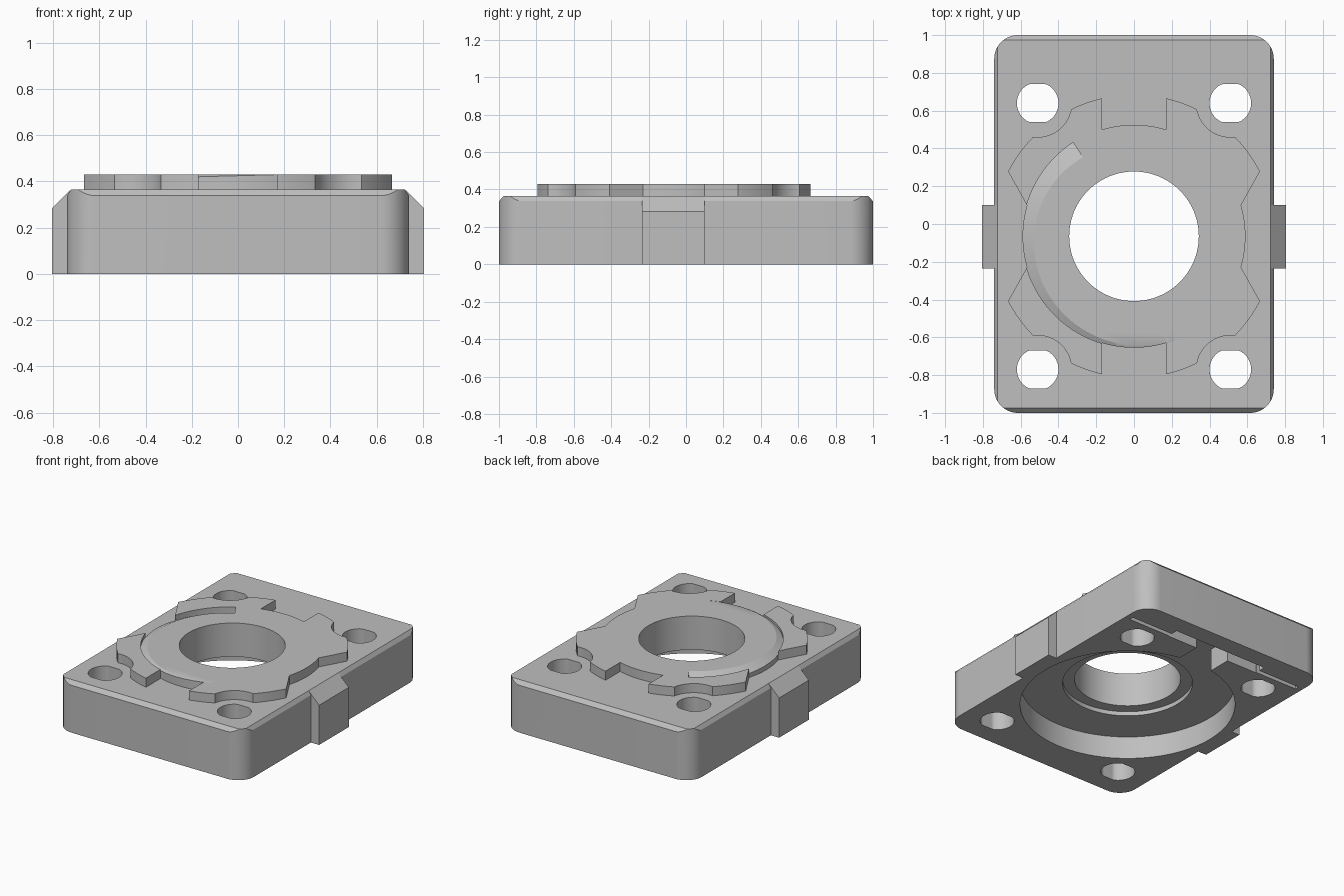
import bpy
import bmesh
from math import cos, sin, pi, radians

old = bpy.data.objects.get("Cube")
if old:
    bpy.data.objects.remove(old, do_unlink=True)

grey = bpy.data.materials.new("plain grey")
grey.use_nodes = True
COLOUR = (0.52, 0.52, 0.52, 1)
grey.diffuse_color = COLOUR
grey.node_tree.nodes["Principled BSDF"].inputs["Base Color"].default_value = COLOUR

CY = -0.065           # y of the bore axis
DECK, TOP = 0.365, 0.43
HUB_R = 0.59


def loft(name, sections):
    """Solid skinned through matching closed sections, capped at both ends."""
    bm = bmesh.new()
    rings = [[bm.verts.new(p) for p in s] for s in sections]
    n = len(rings[0])
    for a, b in zip(rings, rings[1:]):
        for i in range(n):
            j = (i + 1) % n
            bm.faces.new((a[i], a[j], b[j], b[i]))
    bm.faces.new(rings[0][::-1])
    bm.faces.new(rings[-1])
    bmesh.ops.recalc_face_normals(bm, faces=bm.faces)
    mesh = bpy.data.meshes.new(name)
    bm.to_mesh(mesh)
    bm.free()
    mesh.materials.append(grey)
    obj = bpy.data.objects.new(name, mesh)
    bpy.context.collection.objects.link(obj)
    return obj


def prism(name, pts, z0, z1):
    return loft(name, [[(x, y, z) for x, y in pts] for z in (z0, z1)])


def rect(x0, x1, y0, y1):
    return [(x0, y0), (x1, y0), (x1, y1), (x0, y1)]


def circle(x, y, r, n=96):
    return [(x + r * cos(2 * pi * i / n), y + r * sin(2 * pi * i / n)) for i in range(n)]


def combine(target, tool, operation="DIFFERENCE"):
    """Apply a boolean with the tool, then discard the tool."""
    tool.hide_render = True
    mod = target.modifiers.new("bool", "BOOLEAN")
    mod.operation, mod.object, mod.solver = operation, tool, "EXACT"
    bpy.context.view_layer.objects.active = target
    bpy.ops.object.modifier_apply(modifier=mod.name)
    bpy.data.objects.remove(tool, do_unlink=True)


BOLTS = [(sx * 0.51, CY + sy * 0.705) for sx in (-1, 1) for sy in (-1, 1)]

# Base block: rounded prism trimmed by four sloping top planes
HX, HY, R = 0.74, 1.0, 0.125
outline = []
for k, (sx, sy) in enumerate(((1, 1), (-1, 1), (-1, -1), (1, -1))):
    for i in range(13):
        a = (k + i / 12) * pi / 2
        outline.append((sx * (HX - R) + R * cos(a), sy * (HY - R) + R * sin(a)))
block = prism("base_block", outline, 0, DECK)
levels = []
for z in (-0.1, 0.2, 0.4):
    rise = 0.338 - max(z, 0.2)
    hx, hy = HX + 0.667 * rise, HY + 0.963 * rise
    levels.append([(x, y, z) for x, y in rect(-hx, hx, -hy, hy)])
combine(block, loft("chamfer_tool", levels), "INTERSECT")

# Underside recess, counterbore, channel and stepped slot
combine(block, prism("recess_tool", circle(0, CY, 0.695, 128), -0.1, 0.16))
combine(block, prism("counterbore_tool", circle(0, CY, 0.42), -0.1, 0.19))
for name, pts, depth in (("channel_tool", rect(-0.13, 0.13, 0.4, 0.83), 0.159),
                         ("wide_slot_tool", rect(-0.37, 0.37, 0.785, 0.87), 0.158),
                         ("thin_slot_tool", rect(-0.7, 0.7, 0.79, 0.82), 0.157)):
    combine(block, prism(name, pts, -0.1, depth))

# Bolt holes with flats on two sides
for bx, by in BOLTS:
    pts = [(x, min(max(y, by - 0.1), by + 0.1)) for x, y in circle(bx, by, 0.11, 64)]
    combine(block, prism("bolt_tool", pts, -0.1, 0.6))

# Raised locking plate: lobed disc with notches, then the inner hub
plate = prism("locking_plate", circle(0, CY, 0.75, 128), DECK - 0.002, TOP)
for bx, by in BOLTS:
    combine(plate, prism("relief_tool", circle(bx, by, 0.18, 64), 0.2, 0.6))
for s in (-1, 1):
    y0, y1 = sorted((CY + s * 0.5, CY + s * 0.9))
    combine(plate, prism("notch_tool", rect(-0.17, 0.17, y0, y1), 0.2, 0.6))
    flare = [(s * 0.5, CY - 0.045), (s * 0.8, CY - 0.582),
             (s * 0.8, CY + 0.582), (s * 0.5, CY + 0.045)]
    combine(plate, prism("flare_tool", flare, 0.2, 0.6))
combine(plate, prism("hub_tool", circle(0, CY, HUB_R, 128), DECK - 0.002, TOP), "UNION")

# Tapering ramp groove around the left-hand side of the hub
groove = []
STEPS = 48
for i in range(STEPS + 1):
    a = radians(123 + 170 * i / STEPS)
    f = max(1 - i / STEPS, 0.01)
    inner, outer = HUB_R - 0.092 * f, HUB_R + 0.002
    section = ((inner, TOP), (outer, TOP - 0.048 * f), (outer, 0.5), (inner, 0.5))
    groove.append([(r * cos(a), CY + r * sin(a), z) for r, z in section])
combine(plate, loft("groove_tool", groove))

# Central bore through both parts
for part in (block, plate):
    combine(part, prism("bore_tool", circle(0, CY, 0.343), -0.1, 0.6))

# Side tabs with sloping tops
parts = [block, plate]
for side, s in (("left", 1), ("right", -1)):
    profile = [(0.715, 0), (0.805, 0), (0.805, 0.283), (0.722, DECK), (0.715, DECK)]
    parts.append(loft(side + "_tab", [[(s * x, y, z) for x, z in profile]
                                      for y in (-0.235, 0.1)]))

# Smooth the curved walls, keep the machined edges crisp
bpy.ops.object.select_all(action="DESELECT")
for part in parts:
    part.select_set(True)
bpy.context.view_layer.objects.active = block
bpy.ops.object.shade_smooth_by_angle(angle=radians(25))
